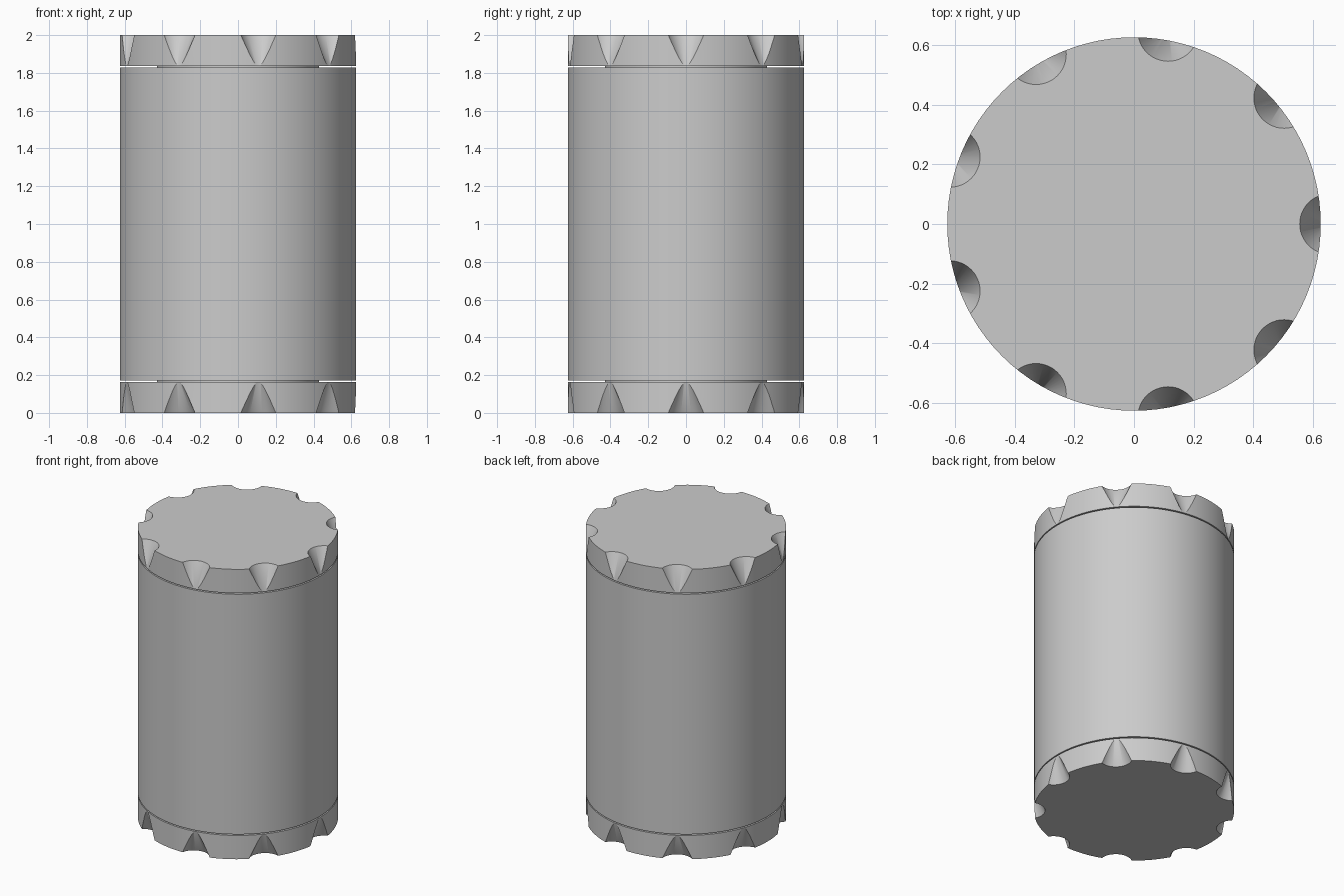
import bpy
import math

cube = bpy.data.objects.get("Cube")
if cube:
    bpy.data.objects.remove(cube, do_unlink=True)

RADIUS, CORE_RADIUS = 0.626, 0.43
CAP, GAP = 0.164, 0.008
NOTCHES = 9

grey = bpy.data.materials.new("neutral grey")
grey.use_nodes = True
colour = (0.6, 0.6, 0.6, 1)
grey.diffuse_color = colour
grey.node_tree.nodes["Principled BSDF"].inputs["Base Color"].default_value = colour


def cylinder(name, radius, bottom, top):
    bpy.ops.mesh.primitive_cylinder_add(
        vertices=96, radius=radius, depth=top - bottom,
        location=(0, 0, (bottom + top) / 2))
    obj = bpy.context.object
    obj.name = name
    obj.data.materials.append(grey)
    return obj


def smooth(obj):
    bpy.ops.object.select_all(action="DESELECT")
    obj.select_set(True)
    bpy.context.view_layer.objects.active = obj
    bpy.ops.object.shade_smooth_by_angle(angle=math.radians(30))


def cut_notches(cap, end, inward):
    """Cut a ring of cones that are wide at the end face and taper inward."""
    cutters = []
    for i in range(NOTCHES):
        a = math.tau * i / NOTCHES
        wide, depth, over = 0.1015, 0.234, 0.02
        grow = 1 + over / depth
        r1, r2 = (wide * grow, 0) if inward > 0 else (0, wide * grow)
        bpy.ops.mesh.primitive_cone_add(
            vertices=48, radius1=r1, radius2=r2, depth=depth + over,
            location=(0.657 * math.cos(a), 0.657 * math.sin(a),
                      end + inward * (depth - over) / 2))
        cutters.append(bpy.context.object)
    for cutter in cutters:
        mod = cap.modifiers.new("notch", "BOOLEAN")
        mod.operation = "DIFFERENCE"
        mod.solver = "EXACT"
        mod.object = cutter
        bpy.context.view_layer.objects.active = cap
        bpy.ops.object.modifier_apply(modifier=mod.name)
    for cutter in cutters:
        bpy.data.objects.remove(cutter, do_unlink=True)


# Main drum, separated from the end caps by narrow gaps
smooth(cylinder("body", RADIUS, CAP + GAP, 2 - CAP - GAP))

# Inner core seen through the gaps
smooth(cylinder("core", CORE_RADIUS, CAP / 2, 2 - CAP / 2))

# Notched end caps
for name, low, high, end, inward in (
        ("bottom_cap", 0, CAP, 0, 1), ("top_cap", 2 - CAP, 2, 2, -1)):
    cap = cylinder(name, RADIUS, low, high)
    cut_notches(cap, end, inward)
    smooth(cap)
